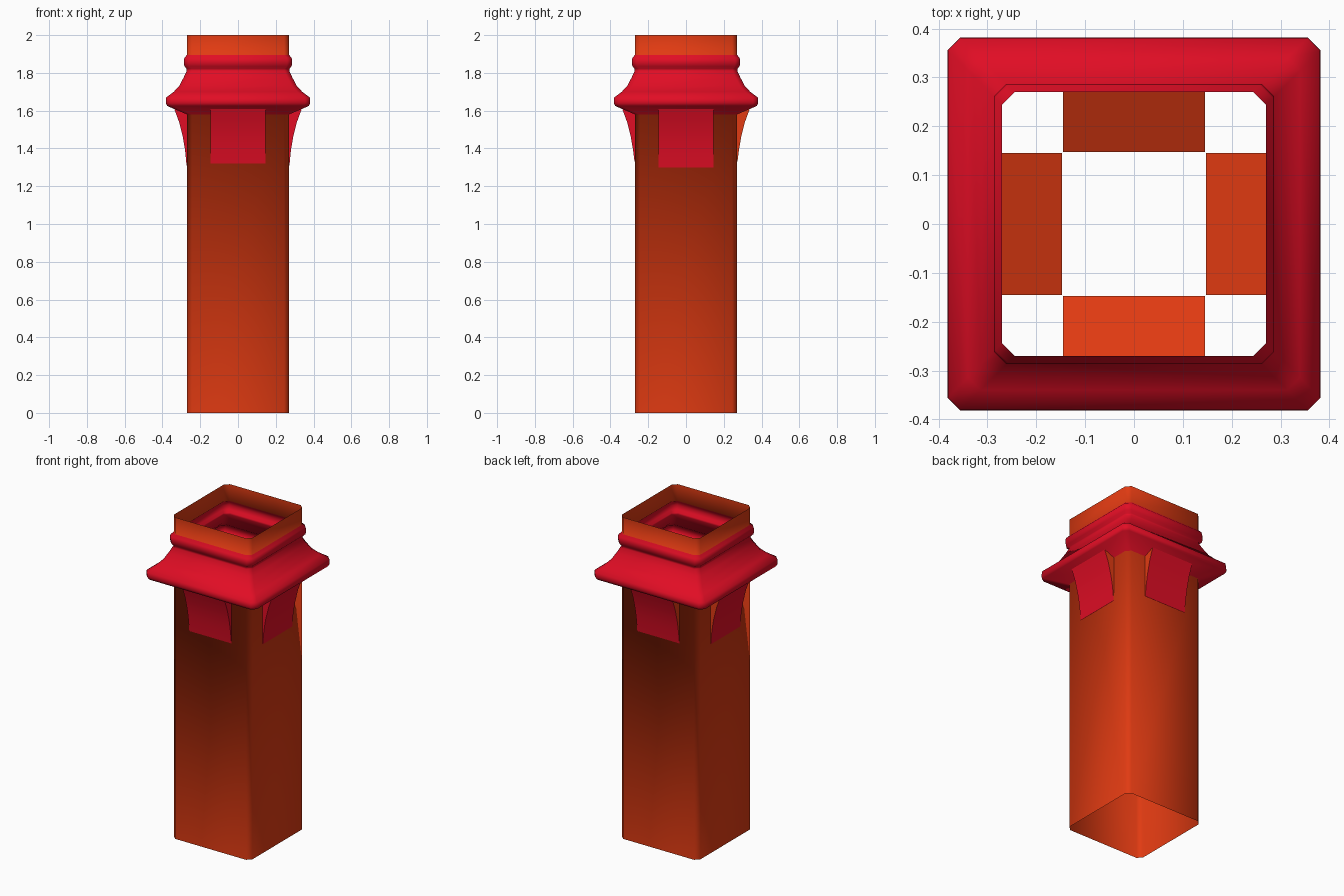
import bpy
import bmesh
from math import pi, radians
from mathutils import Matrix, Vector

if "Cube" in bpy.data.objects:
    bpy.data.objects.remove(bpy.data.objects["Cube"], do_unlink=True)


def material(name, colour):
    mat = bpy.data.materials.new(name)
    mat.use_nodes = True
    mat.diffuse_color = colour
    mat.node_tree.nodes["Principled BSDF"].inputs["Base Color"].default_value = colour
    return mat


orange = material("burnt orange", (0.75, 0.043, 0.006, 1))
red = material("crimson", (0.75, 0.004, 0.018, 1))


def make_object(name, bm, sharp_angle=None):
    mesh = bpy.data.meshes.new(name)
    bm.to_mesh(mesh)
    bm.free()
    mesh.materials.append(orange)
    mesh.materials.append(red)
    mesh.shade_smooth()
    if sharp_angle:
        mesh.set_sharp_from_angle(angle=sharp_angle)
    obj = bpy.data.objects.new(name, mesh)
    bpy.context.collection.objects.link(obj)
    return obj


def square_ring(bm, r, z, chamfer=0.026):
    """Square outline with cut corners."""
    c = r - chamfer
    pts = []
    for k in range(4):
        turn = Matrix.Rotation(k * pi / 2, 3, "Z")
        pts += [turn @ Vector((r, -c, z)), turn @ Vector((r, c, z))]
    return [bm.verts.new(p) for p in pts]


# Hollow open-ended shaft with the moulded crown in one shell
WALL = 0.27
CROWN_LOW, CROWN_HIGH = 1.58, 1.895
profile = [
    (WALL, 0), (WALL, CROWN_LOW),
    (0.375, 1.625), (0.382, 1.64), (0.38, 1.67),
    (0.34, 1.7), (0.312, 1.73), (0.288, 1.775), (0.272, 1.81),
    (0.272, 1.822), (0.284, 1.835), (0.287, 1.86), (0.284, 1.88),
    (WALL, CROWN_HIGH), (WALL, 2),
]
bm = bmesh.new()
rings = [square_ring(bm, r, z) for r, z in profile]
for low, high in zip(rings, rings[1:]):
    for i in range(8):
        j = (i + 1) % 8
        face = bm.faces.new((low[i], low[j], high[j], high[i]))
        z = face.calc_center_median().z
        face.material_index = int(CROWN_LOW < z < CROWN_HIGH)
make_object("shaft_and_crown", bm)


# Curved bracket under each side, its sloped foot reaching inside the shaft
def bracket(name, turn, foot_z, half_width=0.145):
    path = [(0.337, 1.608), (0.312, 1.54), (0.292, 1.46), (0.28, 1.39),
            (0.2715, foot_z), (0.147, foot_z - 0.06)]
    rotation = Matrix.Rotation(turn, 3, "Z")
    bm = bmesh.new()

    def row(r, z):
        return [bm.verts.new(rotation @ Vector((s * half_width, -r, z)))
                for s in (-1, 1)]

    rows = [row(r, z) for r, z in path]
    for top, low in zip(rows, rows[1:]):
        face = bm.faces.new((top[0], low[0], low[1], top[1]))
        face.material_index = int(low is not rows[-1])
    # Side cheeks, orange on the rear half and red on the front half
    back = row(WALL - 0.003, CROWN_LOW)
    outer = rows[:-1]
    left = bm.faces.new([back[0]] + [v[0] for v in reversed(outer)])
    right = bm.faces.new([back[1]] + [v[1] for v in outer])
    for face in (left, right):
        face.material_index = int(face.calc_center_median().y < 0)
    make_object(name, bm, radians(35))


sides = ("front", "left", "back", "right")
for k, side in enumerate(sides):
    bracket(side + "_bracket", k * pi / 2, 1.30 if k % 2 else 1.32)
